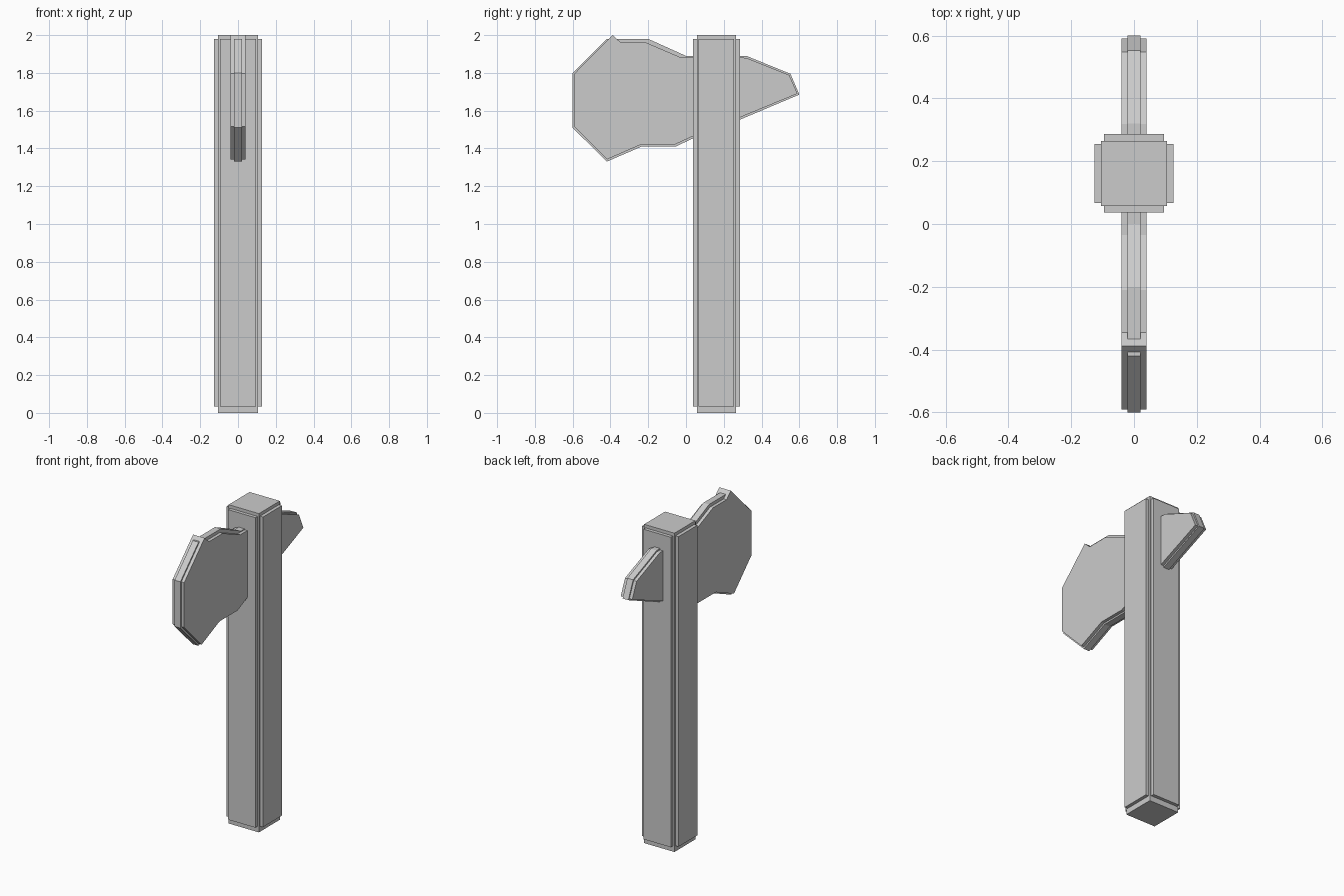
import bpy
import bmesh

cube = bpy.data.objects.get("Cube")
if cube:
    bpy.data.objects.remove(cube, do_unlink=True)

grey = bpy.data.materials.new("plain_grey")
grey.use_nodes = True
colour = (0.6, 0.6, 0.6, 1)
grey.diffuse_color = colour
grey.node_tree.nodes["Principled BSDF"].inputs["Base Color"].default_value = colour


def slab(name, profile, half_width):
    """Extrude a (y, z) profile symmetrically across x."""
    bm = bmesh.new()
    face = bm.faces.new([bm.verts.new((-half_width, y, z)) for y, z in profile])
    side = bmesh.ops.extrude_face_region(bm, geom=[face])["geom"]
    verts = [v for v in side if isinstance(v, bmesh.types.BMVert)]
    bmesh.ops.translate(bm, verts=verts, vec=(2 * half_width, 0, 0))
    bmesh.ops.recalc_face_normals(bm, faces=bm.faces)
    mesh = bpy.data.meshes.new(name)
    bm.to_mesh(mesh)
    bm.free()
    mesh.materials.append(grey)
    obj = bpy.data.objects.new(name, mesh)
    bpy.context.collection.objects.link(obj)
    return obj


def post(name, half_x, half_y, bottom, top):
    """Upright box centred on the handle axis."""
    y = 0.161
    return slab(name, [(y - half_y, bottom), (y + half_y, bottom),
                       (y + half_y, top), (y - half_y, top)], half_x)


# Handle: full-height core with raised panels on all four sides
post("handle_core", 0.105, 0.104, 0, 2)
post("handle_side_panels", 0.126, 0.094, 0.035, 1.98)
post("handle_front_back_panels", 0.095, 0.125, 0.035, 1.98)

# Axe head: thin outer edge plate, with a thicker slightly inset body
edge = [(-0.6, 1.8), (-0.42, 1.98), (-0.2, 1.98), (0, 1.89), (0.32, 1.89),
        (0.553, 1.795), (0.6, 1.685), (0.28, 1.55), (0.03, 1.45),
        (-0.055, 1.41), (-0.235, 1.41), (-0.42, 1.33), (-0.6, 1.51)]
body = [(-0.59, 1.797), (-0.388, 2), (-0.345, 1.96), (-0.21, 1.96),
        (-0.035, 1.885), (0.318, 1.88), (0.547, 1.788), (0.59, 1.69),
        (0.28, 1.562), (0.03, 1.462), (-0.06, 1.42), (-0.24, 1.42),
        (-0.418, 1.342), (-0.59, 1.515)]
slab("axe_head_edge", edge, 0.02)
slab("axe_head_body", body, 0.04)
